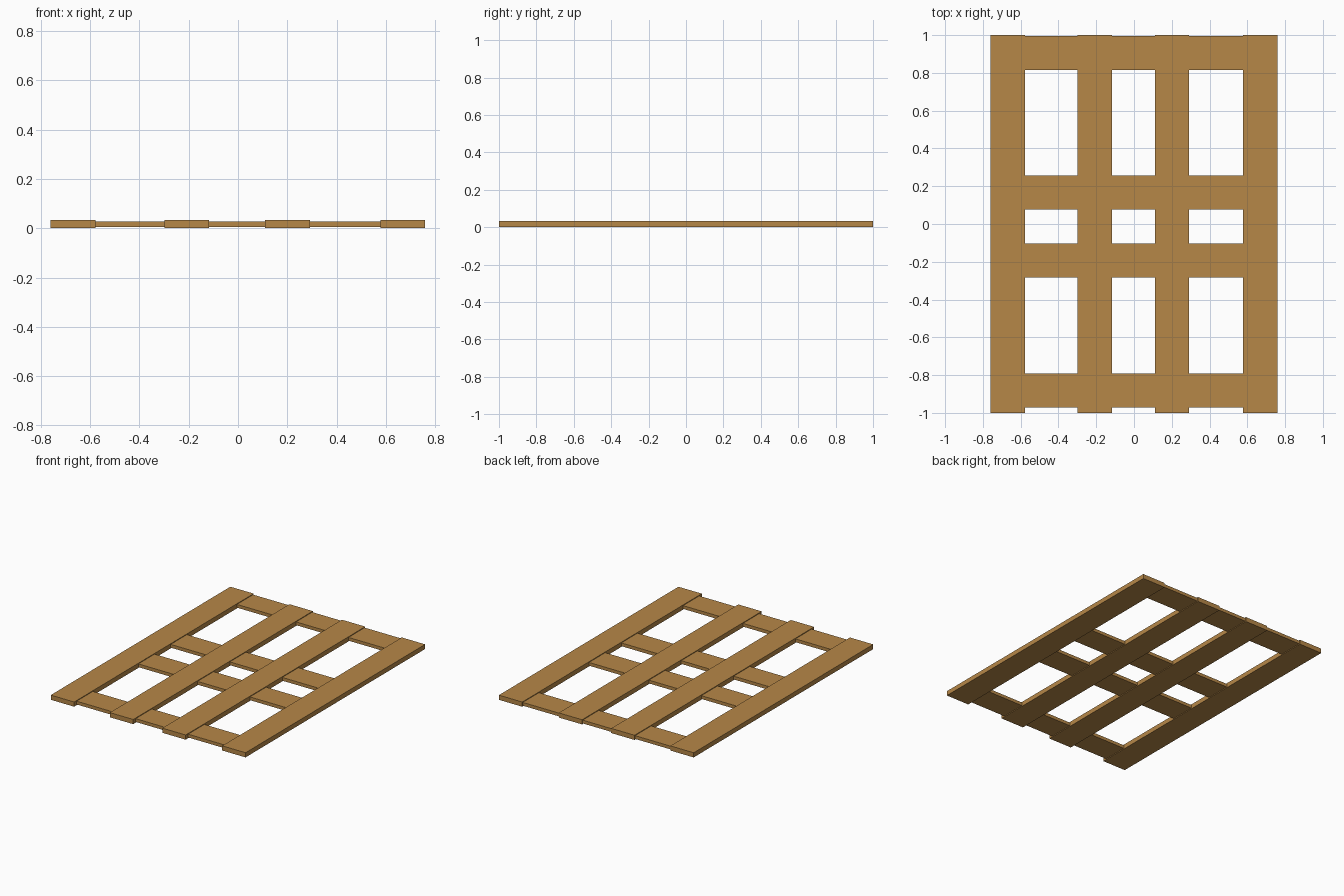
import bpy

if "Cube" in bpy.data.objects:
    bpy.data.objects.remove(bpy.data.objects["Cube"])

wood = bpy.data.materials.new("light_brown_wood")
wood.diffuse_color = (0.47, 0.245, 0.064, 1)
wood.use_nodes = True
wood.node_tree.nodes["Principled BSDF"].inputs["Base Color"].default_value = wood.diffuse_color


def board(name, x0, x1, y0, y1, z0, z1):
    """Rectangular plank between the given limits."""
    bpy.ops.mesh.primitive_cube_add(
        size=1, location=((x0 + x1) / 2, (y0 + y1) / 2, (z0 + z1) / 2))
    ob = bpy.context.object
    ob.name = name
    ob.scale = (x1 - x0, y1 - y0, z1 - z0)
    bpy.ops.object.transform_apply(location=False, rotation=False, scale=True)
    ob.data.materials.append(wood)


WIDTH = 0.182

# Long, thicker planks running front to back
for i, x in enumerate((-0.669, -0.208, 0.201, 0.668)):
    board(f"long_plank_{i + 1}", x - WIDTH / 2, x + WIDTH / 2, -1, 1, 0, 0.033)

# Thinner cross planks, recessed above and below
for i, y in enumerate((-0.882, -0.194, 0.166, 0.904)):
    board(f"cross_plank_{i + 1}", -0.75, 0.75, y - 0.09, y + 0.09, 0.005, 0.028)
